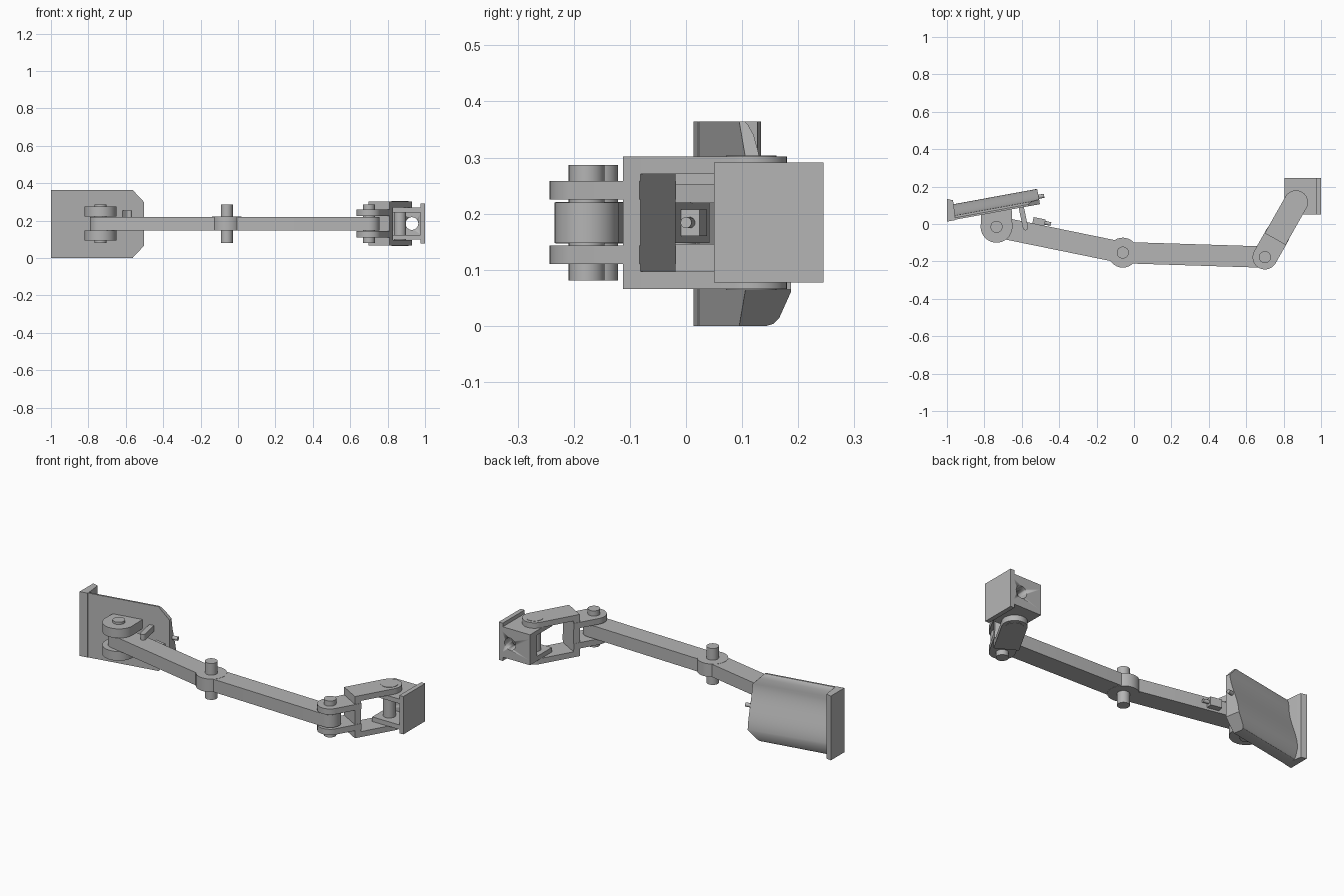
import bpy, bmesh, math
from mathutils import Vector, Matrix

cube = bpy.data.objects.get("Cube")
if cube:
    bpy.data.objects.remove(cube, do_unlink=True)

grey = bpy.data.materials.new("plain_grey")
grey.use_nodes = True
GREY = (0.46, 0.46, 0.46, 1)
grey.diffuse_color = GREY
grey.node_tree.nodes["Principled BSDF"].inputs["Base Color"].default_value = GREY


def finish(name, bm):
    bmesh.ops.recalc_face_normals(bm, faces=bm.faces)
    mesh = bpy.data.meshes.new(name)
    bm.to_mesh(mesh)
    bm.free()
    mesh.materials.append(grey)
    ob = bpy.data.objects.new(name, mesh)
    bpy.context.collection.objects.link(ob)
    bpy.ops.object.select_all(action='DESELECT')
    ob.select_set(True)
    bpy.context.view_layer.objects.active = ob
    bpy.ops.object.shade_smooth_by_angle(angle=math.radians(30))
    return ob


def prism(name, outline, z0, z1):
    """Extrude a plan outline from z0 up to z1."""
    bm = bmesh.new()
    face = bm.faces.new([bm.verts.new((p[0], p[1], z0)) for p in outline])
    new = bmesh.ops.extrude_face_region(bm, geom=[face])["geom"]
    bmesh.ops.translate(bm, vec=(0, 0, z1 - z0),
                        verts=[v for v in new if isinstance(v, bmesh.types.BMVert)])
    return finish(name, bm)


def rod(name, p, q, r, sides=32):
    """Cylinder between two points."""
    p, q = Vector(p), Vector(q)
    bm = bmesh.new()
    turn = (q - p).to_track_quat('Z', 'Y').to_matrix().to_4x4()
    bmesh.ops.create_cone(bm, cap_ends=True, segments=sides, radius1=r, radius2=r,
                          depth=(q - p).length,
                          matrix=Matrix.Translation((p + q) / 2) @ turn)
    return finish(name, bm)


def arc(c, r, start, sweep=math.pi, steps=20):
    return [c + r * Vector((math.cos(start + sweep * i / steps),
                            math.sin(start + sweep * i / steps))) for i in range(steps + 1)]


def capsule(a, b, r, round_a=True, round_b=True):
    """Plan outline of a bar with optional round ends."""
    d = (b - a).normalized()
    n = Vector((-d.y, d.x))
    ang = math.atan2(d.y, d.x)
    start = arc(a, r, ang + math.pi / 2) if round_a else [a + n * r, a - n * r]
    end = arc(b, r, ang - math.pi / 2) if round_b else [b - n * r, b + n * r]
    return start + end


def rect(x0, x1, y0, y1):
    return [Vector(p) for p in ((x0, y0), (x1, y0), (x1, y1), (x0, y1))]


MID = 0.184
pad_pivot = Vector((-0.735, -0.015))
elbow = Vector((-0.06, -0.153))
wrist = Vector((0.70, -0.177))
head = Vector((0.866, 0.116))


def pair(name, outline, near, far):
    """Matching lower and upper plates about the arm's mid height."""
    prism("lower_" + name, outline, MID - far, MID - near)
    prism("upper_" + name, outline, MID + near, MID + far)


def upright_pin(name, c, r, half):
    rod(name, (c.x, c.y, MID - half), (c.x, c.y, MID + half), r)


# Arm links, elbow boss and pivot pins
prism("left_arm_link", capsule(elbow, wrist, 0.057), MID - 0.036, MID + 0.036)
prism("right_arm_link", capsule(pad_pivot, elbow, 0.057), MID - 0.036, MID + 0.036)
upright_pin("elbow_boss", elbow, 0.08, 0.037)
for pin_name, c in (("pad_pin", pad_pivot), ("elbow_pin", elbow), ("wrist_pin", wrist)):
    upright_pin(pin_name, c, 0.032, 0.103)

# Wrist bracket: narrow fork, cross web, wide fork
axis = (head - wrist).normalized()
web_start, web_end = wrist + axis * 0.111, wrist + axis * 0.146
pair("wrist_fork", capsule(wrist, web_end, 0.066, True, False), 0.041, 0.074)
prism("bracket_web", capsule(web_start, web_end, 0.064, False, False), MID - 0.118, MID + 0.118)
pair("head_fork", capsule(web_start, head, 0.064, False, True), 0.087, 0.118)
upright_pin("head_pin", head, 0.033, 0.1)
pair("head_pin_cap", arc(head, 0.045, 0, math.tau * 31 / 32, 31), 0.1, 0.12)

# Mounting head: open block with a bored back wall and an end plate
pair("head_plate", rect(0.805, 0.98, 0.05, 0.245), 0.06, 0.086)
wall = prism("head_back_wall", rect(0.805, 0.98, 0.18, 0.245), MID - 0.061, MID + 0.061)
cutter = rod("bore_cutter", (0.93, 0.1, MID), (0.93, 0.3, MID), 0.034)
cutter.hide_render = True
bore = wall.modifiers.new("bore", 'BOOLEAN')
bore.operation = 'DIFFERENCE'
bore.object = cutter
bpy.context.view_layer.objects.active = wall
bpy.ops.object.modifier_apply(modifier=bore.name)
bpy.data.objects.remove(cutter, do_unlink=True)
prism("head_end_plate", rect(0.975, 1.0, 0.05, 0.245), MID - 0.107, MID + 0.107)

# Pad: tapered cross-section swept along its length, end corners cut off
pad_start = Vector((-0.968, 0.021))
along = Vector((0.465, 0.085)).normalized()
across = Vector((-along.y, along.x))
LENGTH, TOP = 0.473, 0.364


def pad_point(s, t, z=0.0):
    p = pad_start + along * s + across * t
    return Vector((p.x, p.y, z))


section = [(0, 0), (0.05, 0), (0.062, 0.004), (0.07, 0.014)]
for i in range(17):
    f = i / 16
    ease = f * f * (3 - 2 * f)
    section.append((0.083 - 0.058 * ease, 0.06 + 0.25 * f))
section += [(0.022, 0.34), (0.015, 0.358), (0.01, TOP), (0, TOP)]
bm = bmesh.new()
face = bm.faces.new([bm.verts.new(pad_point(0, t, z)) for t, z in section])
new = bmesh.ops.extrude_face_region(bm, geom=[face])["geom"]
bmesh.ops.translate(bm, vec=(along * LENGTH).to_3d(),
                    verts=[v for v in new if isinstance(v, bmesh.types.BMVert)])
for z, side in ((0.065, -1), (TOP - 0.065, 1)):
    normal = (along * 0.065).to_3d() + Vector((0, 0, side * 0.062))
    cut = bmesh.ops.bisect_plane(bm, geom=bm.verts[:] + bm.edges[:] + bm.faces[:],
                                 plane_co=pad_point(LENGTH, 0, z), plane_no=normal,
                                 clear_outer=True)["geom_cut"]
    bmesh.ops.holes_fill(bm, edges=[e for e in cut if isinstance(e, bmesh.types.BMEdge)], sides=0)
finish("pad", bm)
prism("pad_hook", [(-1, 0.013), (-0.955, 0.021), (-0.963, 0.1), (-0.968, 0.127), (-1, 0.134)], 0, TOP)

# Fork holding the pad
fork = arc(pad_pivot, 0.085, math.pi) + [pad_point(0.32, 0.005).xy, pad_point(0.155, 0.005).xy]
pair("pad_fork", fork, 0.038, 0.09)

# Strut, stop block and small pegs
prism("strut", capsule(Vector((-0.605, 0.1)), Vector((-0.58, -0.02)), 0.014), 0.219, 0.253)
link = (elbow - pad_pivot).normalized()
stop = Vector((-0.508, 0.013))
prism("stop_block", capsule(stop - link * 0.033, stop + link * 0.033, 0.018, False, False), 0.16, 0.207)
peg_end = stop + link * 0.065
rod("stop_peg", (*stop, MID), (*peg_end, MID), 0.01, 16)
rod("pad_peg", pad_point(LENGTH - 0.03, 0.04, MID), pad_point(LENGTH + 0.03, 0.04, MID), 0.011, 16)
